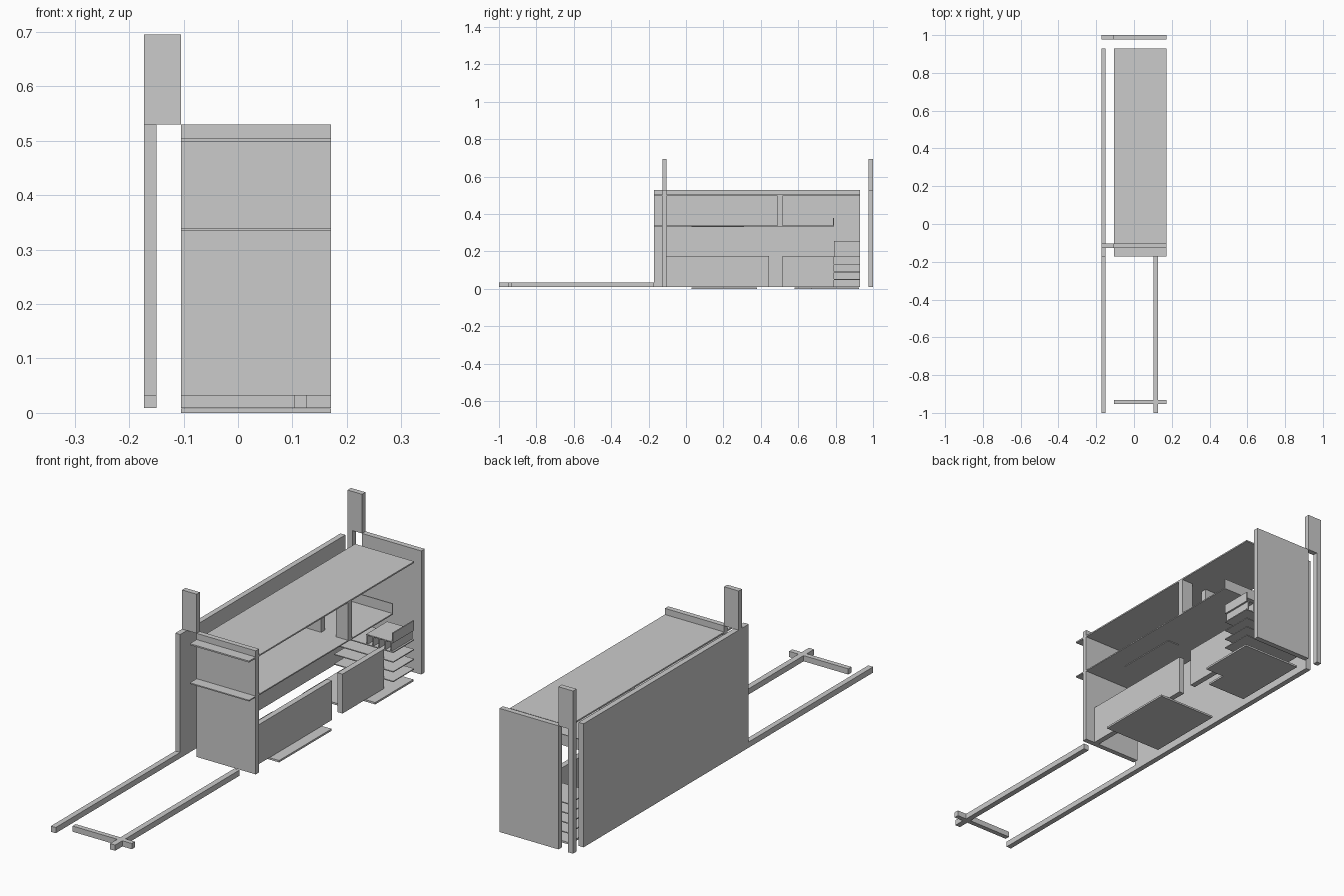
import bpy, bmesh

if "Cube" in bpy.data.objects:
    bpy.data.objects.remove(bpy.data.objects["Cube"])


def box(name, x, y, z):
    """Axis-aligned box from (min, max) pairs."""
    bm = bmesh.new()
    bmesh.ops.create_cube(bm, size=1)
    for v in bm.verts:
        for i, (a, b) in enumerate((x, y, z)):
            v.co[i] = b if v.co[i] > 0 else a
    return finish(name, bm)


def plate(name, outline, z0, z1):
    """Flat outline pushed up into a solid."""
    bm = bmesh.new()
    face = bm.faces.new([bm.verts.new((px, py, z0)) for px, py in outline])
    up = bmesh.ops.extrude_face_region(bm, geom=[face])["geom"]
    for v in up:
        if isinstance(v, bmesh.types.BMVert):
            v.co.z = z1
    bmesh.ops.recalc_face_normals(bm, faces=bm.faces)
    return finish(name, bm)


def finish(name, bm):
    mesh = bpy.data.meshes.new(name)
    bm.to_mesh(mesh)
    bm.free()
    ob = bpy.data.objects.new(name, mesh)
    bpy.context.collection.objects.link(ob)
    return ob


LEFT = (-0.173, -0.150)      # corridor wall
RAIL = (0.103, 0.127)        # inner side rail
ROOM = (-0.105, 0.171)       # compartment width
BASE, TOP = 0.009, 0.53

# Corridor wall and the floor rails running forward of it
box("corridor_wall", LEFT, (-0.171, 0.93), (BASE, TOP))
box("left_rail", LEFT, (-1.0, -0.171), (BASE, 0.033))
box("right_rail", RAIL, (-1.0, -0.171), (BASE, 0.033))
box("cross_rail", ROOM, (-0.952, -0.931), (BASE, 0.033))

# End walls: wide panel, door post and the header over the doorway
for name, y in (("front", (-0.126, -0.104)), ("back", (0.977, 1.0))):
    box(name + "_end_panel", ROOM, y, (BASE, TOP))
    box(name + "_door_post", LEFT, y, (BASE, TOP))
    box(name + "_door_header", (LEFT[0], ROOM[0]), y, (TOP, 0.695))

# Ceiling and upper floor
box("ceiling", ROOM, (-0.171, 0.93), (0.498, 0.504))
box("upper_floor", ROOM, (-0.171, 0.79), (0.334, 0.339))
box("upper_floor_lip", ROOM, (0.786, 0.79), (0.339, 0.38))
box("ceiling_strip", (0.02, 0.075), (0.03, 0.31), (0.331, 0.334))

# Upper partition with a door gap
box("upper_partition_left", (ROOM[0], 0.045), (0.49, 0.515), (0.339, 0.498))
box("upper_partition_right", (0.115, ROOM[1]), (0.49, 0.515), (0.339, 0.498))

# Low side walls
box("low_wall_front", RAIL, (-0.104, 0.445), (BASE, 0.175))
box("low_wall_back", RAIL, (0.515, 0.79), (BASE, 0.175))

# Floor plates, the rear one notched
box("front_floor_plate", ROOM, (0.03, 0.38), (0, 0.008))
plate("back_floor_plate",
      [(-0.105, 0.58), (0.08, 0.58), (0.08, 0.67),
       (0.171, 0.67), (0.171, 0.925), (-0.105, 0.925)], 0, 0.008)

# Shelf stack
for i in range(4):
    z = 0.048 + 0.041 * i
    box(f"shelf_{i + 1}", ROOM, (0.79, 0.93), (z, z + 0.004))

# Slatted rack on top of the shelves
box("rack_side", (0.166, 0.171), (0.79, 0.93), (0.213, 0.255))
box("rack_base", (0.045, 0.171), (0.79, 0.93), (0.213, 0.217))
for i in range(5):
    x = 0.047 + 0.028 * i
    box(f"rack_slat_{i + 1}", (x, x + 0.004), (0.79, 0.93), (0.175, 0.213))
